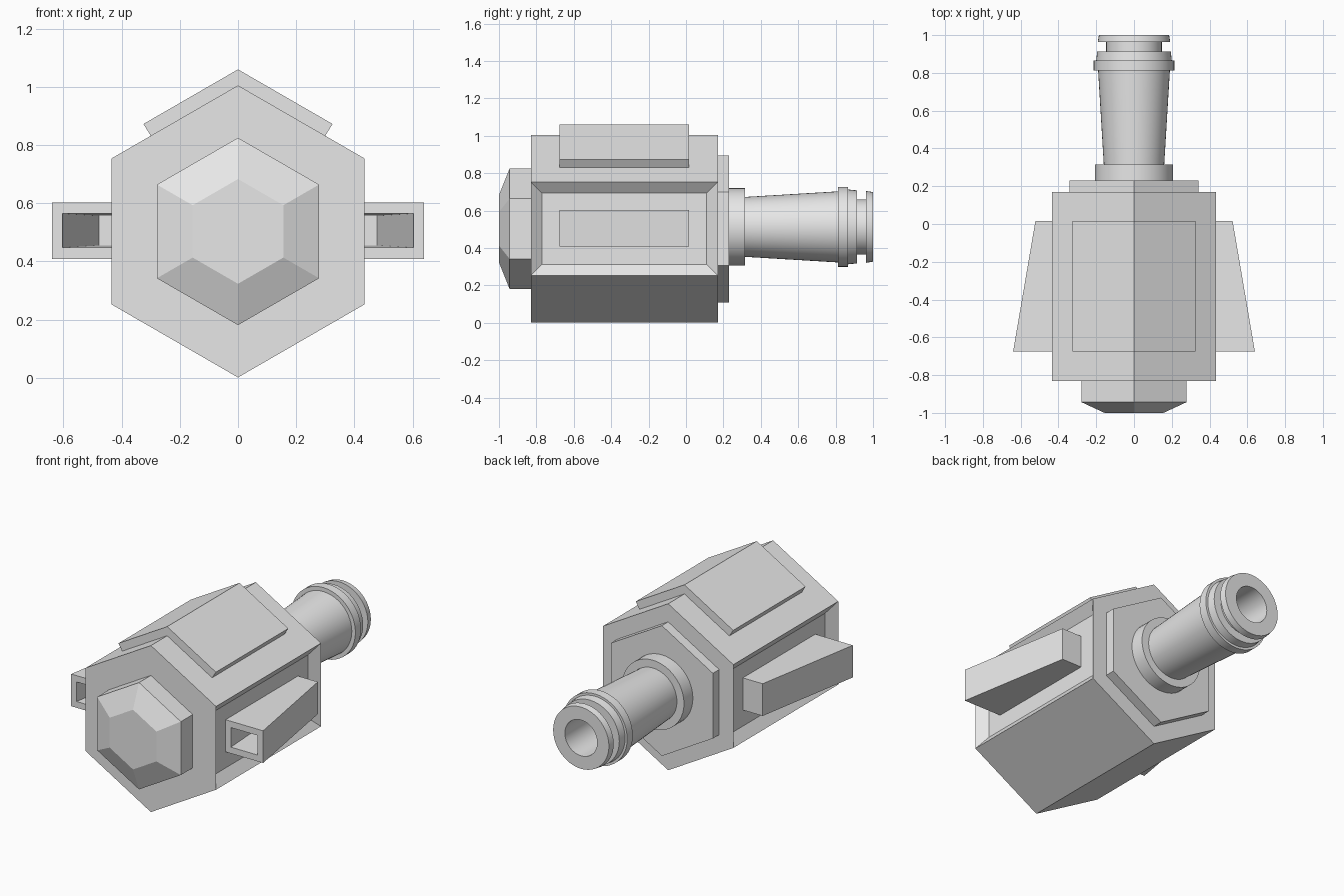
import bpy
import bmesh
import math

cube = bpy.data.objects.get("Cube")
if cube:
    bpy.data.objects.remove(cube, do_unlink=True)

grey = bpy.data.materials.new("light grey")
grey.use_nodes = True
grey.diffuse_color = (0.8, 0.8, 0.8, 1)
grey.node_tree.nodes["Principled BSDF"].inputs["Base Color"].default_value = (0.8, 0.8, 0.8, 1)

MID = 0.503   # height of the body axis


def loft(name, rings, smooth=False, recess=None):
    """Bridge equal-length rings of points in order and cap both ends."""
    bm = bmesh.new()
    loops = [[bm.verts.new(p) for p in ring] for ring in rings]
    n = len(loops[0])
    for a, b in zip(loops, loops[1:]):
        for i in range(n):
            j = (i + 1) % n
            bm.faces.new((a[i], a[j], b[j], b[i]))
    bm.faces.new(loops[0])
    bm.faces.new(loops[-1])
    bmesh.ops.recalc_face_normals(bm, faces=bm.faces)
    if recess:
        sides = [f for f in bm.faces if abs(f.normal.x) > 0.95]
        bmesh.ops.inset_individual(bm, faces=sides, thickness=recess[0], depth=-recess[1])
    mesh = bpy.data.meshes.new(name)
    bm.to_mesh(mesh)
    bm.free()
    mesh.materials.append(grey)
    obj = bpy.data.objects.new(name, mesh)
    bpy.context.collection.objects.link(obj)
    if smooth:
        bpy.ops.object.select_all(action='DESELECT')
        obj.select_set(True)
        bpy.context.view_layer.objects.active = obj
        bpy.ops.object.shade_smooth_by_angle(angle=math.radians(30))
    return obj


def ring(y, r, n=6, z=MID):
    """Regular polygon around the y axis with a corner at the top."""
    return [(r * math.sin(math.tau * i / n), y, z + r * math.cos(math.tau * i / n))
            for i in range(n)]


def rect(y, x0, x1, half, side):
    z = 0.506
    return [(side * x0, y, z - half), (side * x1, y, z - half),
            (side * x1, y, z + half), (side * x0, y, z + half)]


# Hexagonal body with a recess in each vertical side
loft("body", [ring(-0.83, 0.502), ring(0.17, 0.502)], recess=(0.085, 0.045))

# Bevelled front cap and rear plate
loft("front_cap", [ring(-1.0, 0.18), ring(-0.943, 0.322), ring(-0.82, 0.322)])
loft("rear_plate", [ring(0.16, 0.393), ring(0.23, 0.393)])

# Folded plate lying on the two roof slopes
slope = math.tan(math.radians(30))
roof = [(0, 1.06), (0.325, 1.06 - 0.325 * slope), (0.3, 1.005 - 0.3 * slope),
        (0, 1.0), (-0.3, 1.005 - 0.3 * slope), (-0.325, 1.06 - 0.325 * slope)]
loft("roof_plate", [[(x, y, z) for x, z in roof] for y in (-0.675, 0.015)])

# Round rear spout: collar, flared tube, ring, neck, lip and bore
profile = [(0.22, 0.207), (0.315, 0.207), (0.315, 0.16), (0.813, 0.19),
           (0.813, 0.214), (0.866, 0.214), (0.866, 0.2), (0.914, 0.195),
           (0.914, 0.147), (0.963, 0.147), (0.963, 0.192), (1.0, 0.186),
           (1.0, 0.108), (0.5, 0.108)]
loft("spout", [ring(y, r, 48, 0.513) for y, r in profile], smooth=True)

# Tapered side scoops, open at the front
for label, side in (("left", 1), ("right", -1)):
    loft(label + "_scoop", [rect(0.015, 0.38, 0.522, 0.097, side),
                            rect(-0.675, 0.38, 0.64, 0.097, side),
                            rect(-0.675, 0.425, 0.604, 0.059, side),
                            rect(-0.02, 0.395, 0.477, 0.051, side)])
